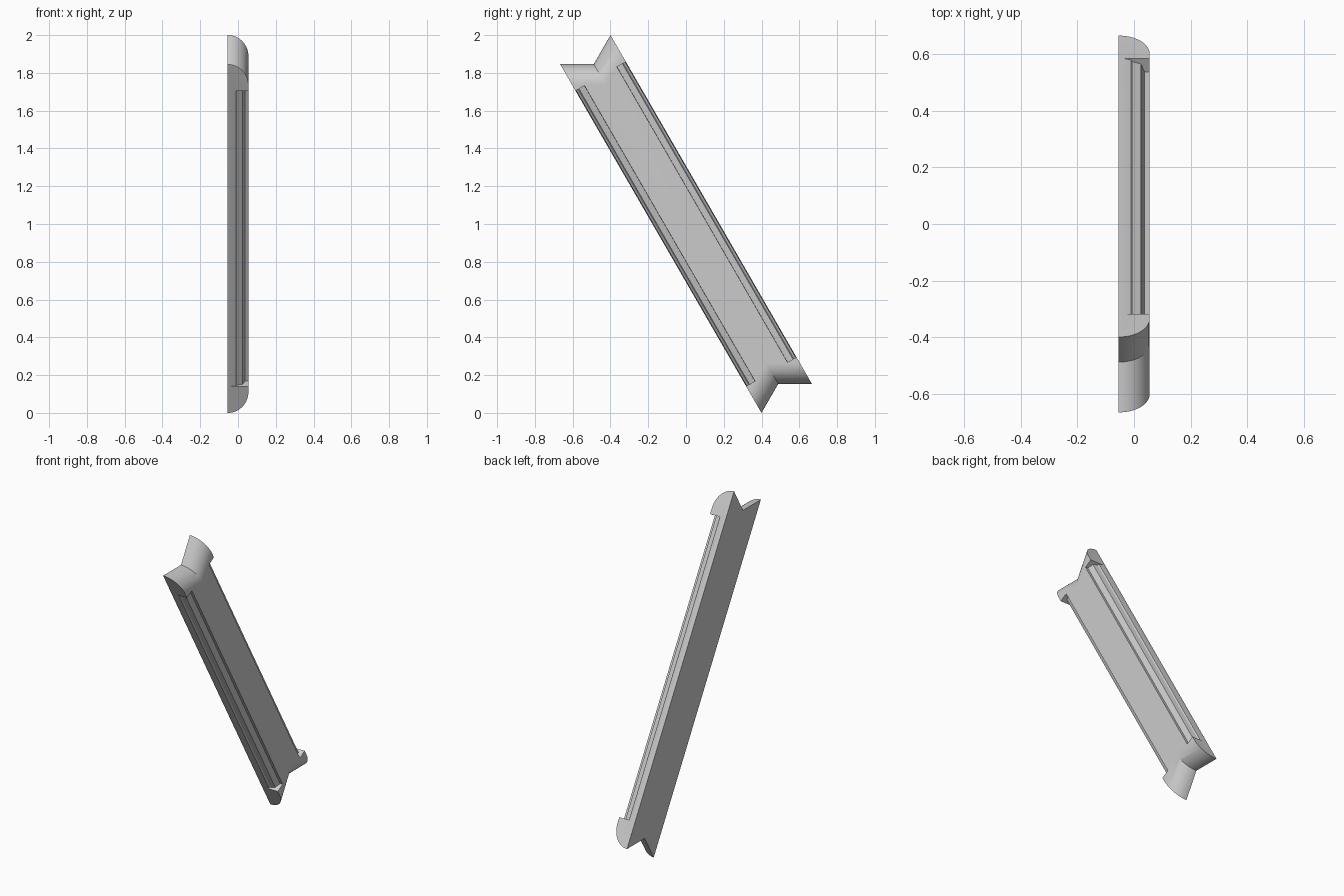
import bpy, bmesh, math
from mathutils import Vector, Matrix

cube = bpy.data.objects.get("Cube")
if cube:
    bpy.data.objects.remove(cube, do_unlink=True)

HALF_L, HALF_W, T = 1.066, 0.154, 0.055   # half length, width, thickness
R = 2 * T                                 # end rounding radius
GROOVE = HALF_L - 0.163                   # half length of the side mouldings
SLOPE, STEPS = math.radians(30), 16

# Local axes: length runs down and back, width runs up and back
LEN = Vector((0, 0.5, -math.sqrt(0.75)))
WID = Vector((0, math.sqrt(0.75), 0.5))
CENTRE = Vector((0, 0, 1))

grey = bpy.data.materials.new("plain grey")
grey.use_nodes = True
grey.diffuse_color = (0.6, 0.6, 0.6, 1)
grey.node_tree.nodes["Principled BSDF"].inputs["Base Color"].default_value = (0.6, 0.6, 0.6, 1)


def place(u, v, x):
    return CENTRE + LEN * u + WID * v + Vector((x, 0, 0))


def finish(bm, name):
    bmesh.ops.recalc_face_normals(bm, faces=bm.faces)
    mesh = bpy.data.meshes.new(name)
    bm.to_mesh(mesh)
    bm.free()
    mesh.materials.append(grey)
    obj = bpy.data.objects.new(name, mesh)
    bpy.context.collection.objects.link(obj)
    return obj


def make_bar():
    """Flat-backed bar with V-notched, quarter-round ends."""
    bm = bmesh.new()
    rows = []
    for end in (-1, 1):
        arc = []
        for k in range(STEPS + 1):
            a = math.pi / 2 * k / STEPS
            inset = R * (1 - math.cos(a)) / math.cos(SLOPE)
            x = -T + R * math.sin(a)
            row = []
            for v in (-HALF_W, 0, HALF_W):
                u = HALF_L - (HALF_W - abs(v)) * math.tan(SLOPE) - inset
                row.append(bm.verts.new(place(end * u, v, x)))
            arc.append(row)
        rows += arc if end < 0 else arc[::-1]
    for a, b in zip(rows, rows[1:] + rows[:1]):
        for i in (0, 1):
            bm.faces.new((a[i], a[i + 1], b[i + 1], b[i]))
    for i in (0, 2):
        bm.faces.new([row[i] for row in rows])
    return finish(bm, "notched_bar")


def make_cutter(side):
    """Prism that leaves a stepped moulding along one long edge."""
    section = [(-0.02, -0.035), (0, -0.035), (0.005, -0.011), (0.013, -0.004),
               (0.021, 0.024), (0.054, 0.038), (0.056, 0.08), (-0.02, 0.08)]
    bm = bmesh.new()
    ends = [[bm.verts.new(place(u, side * (HALF_W - d), x)) for d, x in section]
            for u in (-GROOVE, GROOVE)]
    for ring in ends:
        bm.faces.new(ring)
    for i in range(len(section)):
        j = (i + 1) % len(section)
        bm.faces.new((ends[0][i], ends[0][j], ends[1][j], ends[1][i]))
    return finish(bm, "moulding_cutter")


bar = make_bar()
for side in (-1, 1):
    cutter = make_cutter(side)
    cutter.hide_render = True
    cut = bar.modifiers.new("edge moulding", "BOOLEAN")
    cut.operation, cut.solver, cut.object = "DIFFERENCE", "EXACT", cutter
    # Apply the cut, then drop the helper
    bpy.ops.object.select_all(action="DESELECT")
    bpy.context.view_layer.objects.active = bar
    bar.select_set(True)
    bpy.ops.object.modifier_apply(modifier=cut.name)
    bpy.data.objects.remove(cutter, do_unlink=True)

bpy.ops.object.shade_smooth_by_angle(angle=math.radians(25))
